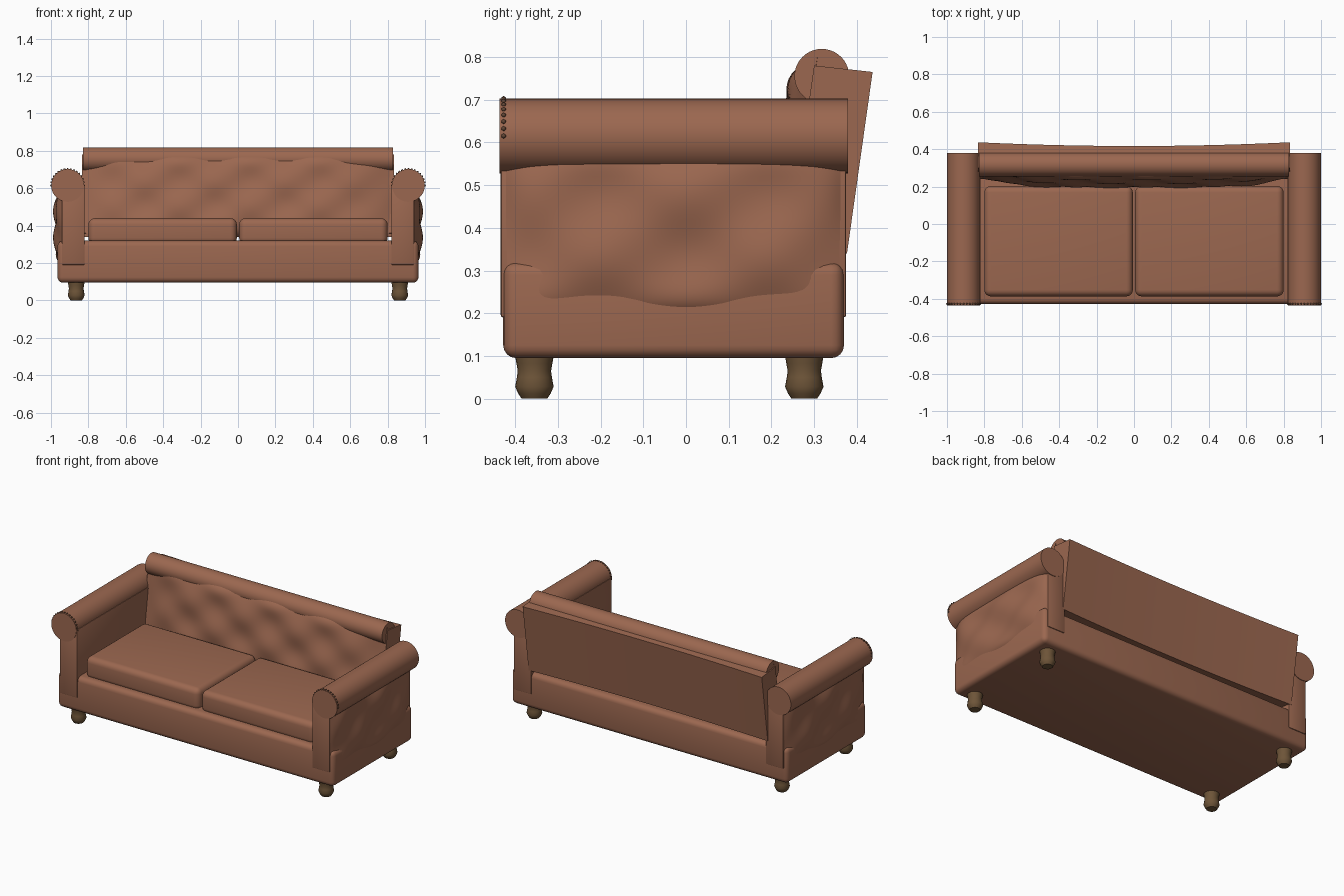
import bpy, bmesh, math
from math import cos, sin, pi

if "Cube" in bpy.data.objects:
    bpy.data.objects.remove(bpy.data.objects["Cube"])


def material(name, rgb):
    m = bpy.data.materials.new(name)
    m.diffuse_color = (*rgb, 1)
    m.use_nodes = True
    m.node_tree.nodes["Principled BSDF"].inputs["Base Color"].default_value = m.diffuse_color
    return m


LEATHER = material("tan leather", (0.33, 0.137, 0.08))
WOOD = material("dark wood", (0.155, 0.09, 0.04))
STUD = material("dark stud", (0.12, 0.06, 0.035))


def finish(name, bm, mat, angle=40):
    bmesh.ops.recalc_face_normals(bm, faces=bm.faces)
    me = bpy.data.meshes.new(name)
    bm.to_mesh(me)
    bm.free()
    ob = bpy.data.objects.new(name, me)
    bpy.context.collection.objects.link(ob)
    me.materials.append(mat)
    bpy.ops.object.select_all(action='DESELECT')
    ob.select_set(True)
    bpy.context.view_layer.objects.active = ob
    bpy.ops.object.shade_smooth_by_angle(angle=math.radians(angle))
    return ob


def box(name, x, y, z, bevel, mat=LEATHER, segments=4):
    bm = bmesh.new()
    bmesh.ops.create_cube(bm, size=1)
    for v in bm.verts:
        for i, (lo, hi) in enumerate((sorted(x), y, z)):
            v.co[i] = (lo + hi) / 2 + v.co[i] * (hi - lo)
    bmesh.ops.bevel(bm, geom=bm.edges[:], offset=bevel, segments=segments,
                    profile=0.5, affect='EDGES')
    return finish(name, bm, mat)


def loft(name, rings, mat=LEATHER, angle=40):
    # Joins closed rings of points and caps both ends
    bm = bmesh.new()
    vs = [[bm.verts.new(p) for p in r] for r in rings]
    n = len(vs[0])
    for a, b in zip(vs, vs[1:]):
        for i in range(n):
            bm.faces.new((a[i], a[(i + 1) % n], b[(i + 1) % n], b[i]))
    bm.faces.new(vs[0])
    bm.faces.new(vs[-1])
    return finish(name, bm, mat, angle)


def surface(name, fn, nu, nv):
    # Height-field sheet; fn maps u, v in -1..1 to a point
    bm = bmesh.new()
    vs = [[bm.verts.new(fn(2 * i / nu - 1, 2 * j / nv - 1)) for j in range(nv + 1)]
          for i in range(nu + 1)]
    for i in range(nu):
        for j in range(nv):
            bm.faces.new((vs[i][j], vs[i + 1][j], vs[i + 1][j + 1], vs[i][j + 1]))
    return finish(name, bm, LEATHER, 60)


def circle(fn, r, n=40):
    return [fn(r * cos(2 * pi * i / n), r * sin(2 * pi * i / n)) for i in range(n)]


# Base frame and seat cushions
box("base", (-0.965, 0.965), (-0.428, 0.37), (0.095, 0.32), 0.03)
for s, side in ((-1, "left"), (1, "right")):
    box(side + "_seat_cushion", (s * 0.006, s * 0.80), (-0.387, 0.203), (0.30, 0.44), 0.035, segments=5)

# Leaning back shell, slightly hollow behind
rings = []
for i in range(25):
    u = i / 12 - 1
    c = 0.02 * (1 - u * u)
    x = 0.835 * u
    rings.append([(x, 0.30, 0.78), (x, 0.437 - c, 0.765),
                  (x, 0.377 - c, 0.34), (x, 0.24, 0.36)])
loft("back_shell", rings)


# Tufted inner back
def back_point(u, v):
    x, z = 0.83 * u, 0.57 + 0.23 * v
    edge = (1 - abs(u) ** 5) * (1 - abs(v) ** 8)
    tuft = cos(2 * pi * (x + 0.5) / 0.376) * cos(pi * (z - 0.64) / 0.13)
    y = 0.305 - 0.14 * (0.78 - z) - edge * (0.06 + 0.011 * tuft)
    return (x, y, z)


surface("tufted_back", back_point, 110, 36)

# Roll along the top of the back
loft("back_roll", [circle(lambda a, b: (x, 0.318 + a, 0.755 + b), 0.064)
                   for x in (-0.828, 0.828)])

# Arms
for s, side in ((-1, "left"), (1, "right")):
    box(side + "_arm_core", (s * 0.82, s * 0.942), (-0.434, 0.375), (0.19, 0.62), 0.006, segments=2)
    loft(side + "_arm_roll", [circle(lambda a, b: (s * 0.911 + a, y, 0.615 + b), 0.0875, 48)
                              for y in (-0.437, 0.379)])

    def arm_point(u, v):
        y, z = -0.03 + 0.395 * u, 0.395 + 0.205 * v
        edge = (1 - abs(u) ** 6) * (1 - abs(v) ** 6)
        tuft = cos(pi * y / 0.2) * cos(pi * (z - 0.48) / 0.145)
        return (s * (0.94 + edge * (0.036 + 0.013 * tuft)), y, z)

    surface(side + "_tufted_arm_panel", arm_point, 60, 36)

    # Row of studs around the front of the roll
    bm = bmesh.new()
    for k in range(17):
        t = pi * k / 16
        m = bmesh.ops.create_icosphere(bm, subdivisions=1, radius=0.006)
        bmesh.ops.translate(bm, verts=m['verts'], vec=(
            s * 0.911 + 0.088 * cos(t), -0.427, 0.615 + 0.088 * sin(t)))
    finish(side + "_arm_studs", bm, STUD, 60)

    # Turned feet
    for y, end in ((-0.355, "front"), (0.277, "back")):
        prof = [(0.030, 0.0), (0.038, 0.012), (0.045, 0.028), (0.041, 0.05),
                (0.039, 0.065), (0.042, 0.082), (0.046, 0.105)]
        loft(f"{side}_{end}_leg", [circle(lambda a, b: (s * 0.865 + a, y + b, z), r, 20)
                                   for r, z in prof], WOOD, 50)
